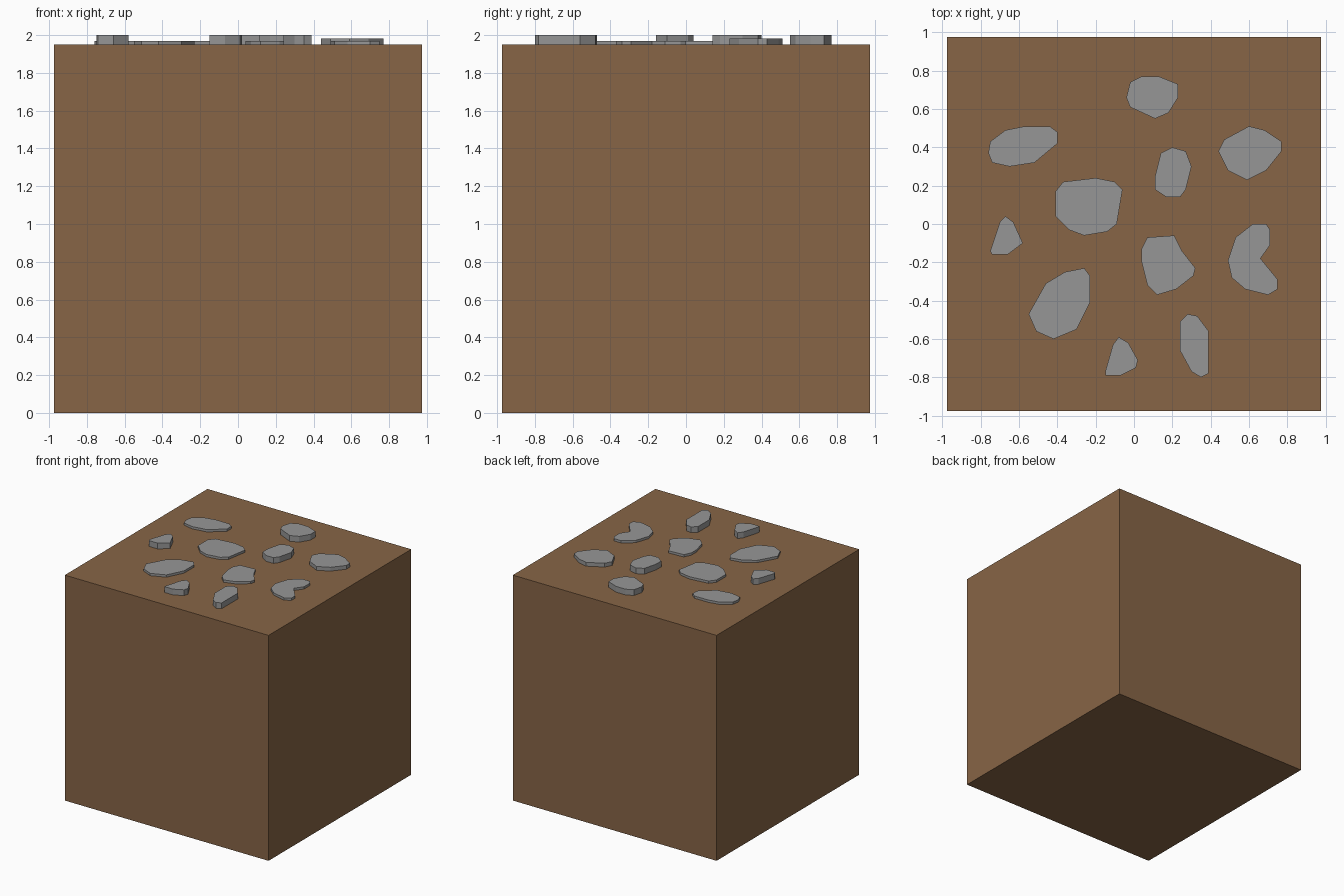
import bpy
import bmesh

SIDE = 1.95
LOW, MID, TALL = 0.02, 0.033, 0.05
UNIT = 0.01  # outlines are given in hundredths

if "Cube" in bpy.data.objects:
    bpy.data.objects.remove(bpy.data.objects["Cube"], do_unlink=True)


def make_material(name, color):
    material = bpy.data.materials.new(name)
    material.use_nodes = True
    material.diffuse_color = color
    shader = next(n for n in material.node_tree.nodes if n.type == "BSDF_PRINCIPLED")
    shader.inputs["Base Color"].default_value = color
    return material


earth = make_material("earth brown", (0.242, 0.130, 0.061, 1))
stone_grey = make_material("stone grey", (0.305, 0.305, 0.305, 1))


def add_object(name, mesh_builder, material):
    mesh = bpy.data.meshes.new(name)
    mesh_builder.to_mesh(mesh)
    mesh_builder.free()
    mesh.materials.append(material)
    item = bpy.data.objects.new(name, mesh)
    bpy.context.scene.collection.objects.link(item)
    return item


def add_stone(name, height, outline):
    """Extrude a flat outline upward from the top of the earth block."""
    bm = bmesh.new()
    corners = [bm.verts.new((x * UNIT, y * UNIT, SIDE)) for x, y in outline]
    base = bm.faces.new(corners)
    raised = bmesh.ops.extrude_face_region(bm, geom=[base], use_keep_orig=True)
    lifted = [v for v in raised["geom"] if isinstance(v, bmesh.types.BMVert)]
    bmesh.ops.translate(bm, verts=lifted, vec=(0, 0, height))
    bmesh.ops.recalc_face_normals(bm, faces=bm.faces)
    return add_object(name, bm, stone_grey)


# Earth block
block = bmesh.new()
bmesh.ops.create_cube(block, size=SIDE)
bmesh.ops.translate(block, verts=block.verts, vec=(0, 0, SIDE / 2))
add_object("earth_block", block, earth)

# Back row of stones
add_stone("back_stone", TALL,
          [(-4, 66), (-2, 74), (4, 77), (13, 77), (23, 73), (23, 66), (18, 58), (11, 55), (-2, 61)])
add_stone("back_left_long_stone", LOW,
          [(-76, 37), (-75, 43), (-67, 49), (-57, 51), (-44, 51), (-40, 48), (-40, 42), (-52, 32), (-65, 30), (-74, 32)])
add_stone("back_right_stone", MID,
          [(44, 38), (47, 44), (60, 51), (68, 49), (77, 43), (77, 38), (69, 28), (59, 23), (49, 28)])

# Middle row of stones
add_stone("centre_stone", LOW,
          [(-41, 17), (-37, 22), (-20, 24), (-10, 22), (-6, 18), (-9, 0), (-14, -4), (-26, -6), (-34, -3), (-41, 4)])
add_stone("centre_small_stone", TALL,
          [(11, 25), (14, 37), (20, 40), (27, 38), (30, 30), (27, 18), (24, 14), (17, 14), (11, 18)])
add_stone("side_pebble", TALL,
          [(-75, -14), (-70, 1), (-67, 4), (-63, 1), (-58, -10), (-66, -16), (-74, -16)])
add_stone("pointed_stone", LOW,
          [(4, -13), (7, -7), (21, -6), (25, -14), (32, -23), (31, -27), (22, -34), (12, -37), (7, -32), (4, -20)])
add_stone("notched_stone", LOW,
          [(49, -19), (53, -7), (62, 0), (69, 0), (71, -3), (71, -11), (66, -18), (75, -29), (75, -34), (70, -37), (58, -34), (51, -28)])

# Front row of stones
add_stone("front_left_stone", LOW,
          [(-55, -47), (-46, -31), (-36, -25), (-26, -23), (-23, -27), (-23, -41), (-30, -55), (-42, -60), (-51, -56)])
add_stone("front_pebble", TALL,
          [(-15, -77), (-11, -63), (-8, -59), (-3, -62), (2, -71), (1, -75), (-7, -79), (-15, -79)])
add_stone("front_right_stone", TALL,
          [(24, -51), (28, -47), (33, -48), (39, -56), (39, -78), (35, -80), (30, -77), (24, -66)])
